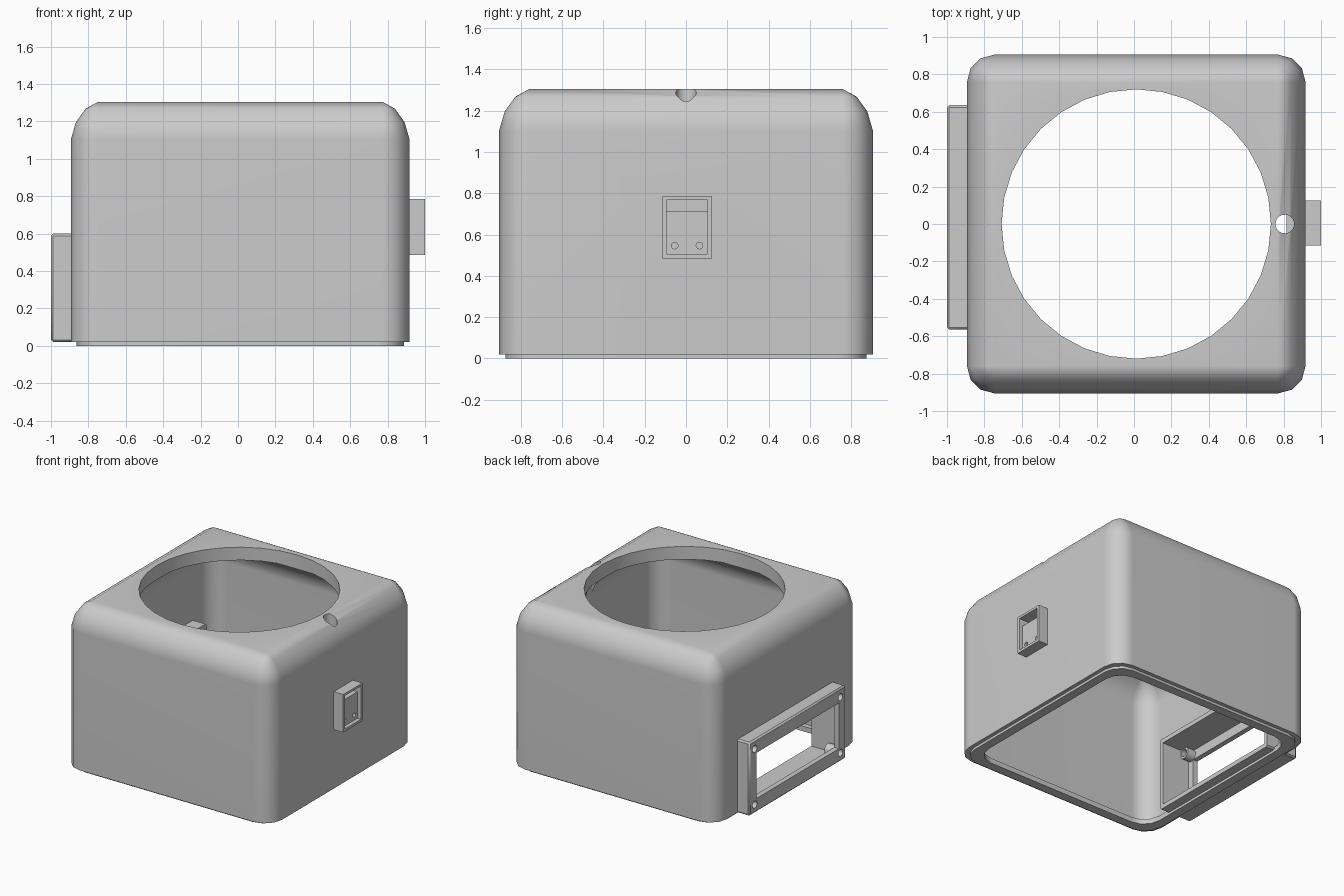
import bpy, bmesh, math
from mathutils import Matrix, Vector

if "Cube" in bpy.data.objects:
    bpy.data.objects.remove(bpy.data.objects["Cube"], do_unlink=True)

grey = bpy.data.materials.new("plain grey")
grey.use_nodes = True
GREY = (0.6, 0.6, 0.6, 1)
grey.diffuse_color = GREY
grey.node_tree.nodes["Principled BSDF"].inputs["Base Color"].default_value = GREY

CX = 0.012  # middle of the housing


def finish(name, bm):
    bmesh.ops.recalc_face_normals(bm, faces=bm.faces)
    mesh = bpy.data.meshes.new(name)
    bm.to_mesh(mesh)
    bm.free()
    mesh.materials.append(grey)
    ob = bpy.data.objects.new(name, mesh)
    bpy.context.collection.objects.link(ob)
    return ob


def box(name, x, y, z, chamfer=0):
    bm = bmesh.new()
    bmesh.ops.create_cube(bm, size=1)
    for v in bm.verts:
        v.co = Vector([(a + b) / 2 + c * (b - a) for (a, b), c in zip((x, y, z), v.co)])
    if chamfer:
        rim = [e for e in bm.edges if any(v.co.x < x[0] + 0.001 for v in e.verts)]
        bmesh.ops.bevel(bm, geom=rim, offset=chamfer, segments=1, affect='EDGES')
    return finish(name, bm)


def cylinder(name, center, radius, depth, axis='X', sides=24):
    bm = bmesh.new()
    turn = Matrix.Rotation(math.pi / 2, 4, 'Y') if axis == 'X' else Matrix()
    bmesh.ops.create_cone(bm, cap_ends=True, segments=sides, radius1=radius, radius2=radius,
                          depth=depth, matrix=Matrix.Translation(center) @ turn)
    return finish(name, bm)


def rounded_block(name, half, top, r, rz, foot):
    """Box with rounded upright corners and domed top edges; foot = (inset, z) levels."""
    steps, bulge = 3, 0.75
    levels = [(inset, r, z) for inset, z in foot]
    for i in range(steps + 1):
        t = i / steps
        a = math.pi / 2 * t
        # dome profile, slightly flattened towards a straight chamfer
        d = r * (bulge * (1 - math.cos(a)) + (1 - bulge) * t)
        rise = rz * (bulge * math.sin(a) + (1 - bulge) * t)
        levels.append((d, r - d, top - rz + rise))
    bm = bmesh.new()
    rings = []
    for inset, rad, z in levels:
        ring = []
        c = half - inset - rad
        for q in range(4):
            mid = math.pi / 4 + q * math.pi / 2
            sx, sy = math.copysign(1, math.cos(mid)), math.copysign(1, math.sin(mid))
            for k in range(steps + 1):
                a = math.pi / 2 * (q + k / steps)
                ring.append(bm.verts.new((CX + sx * c + rad * math.cos(a),
                                          sy * c + rad * math.sin(a), z)))
        rings.append(ring)
    n = len(rings[0])
    for low, high in zip(rings, rings[1:]):
        for i in range(n):
            j = (i + 1) % n
            bm.faces.new((low[i], low[j], high[j], high[i]))
    bm.faces.new(rings[0])
    bm.faces.new(rings[-1])
    bmesh.ops.remove_doubles(bm, verts=bm.verts, dist=0.0005)
    return finish(name, bm)


def combine(target, tools, operation='DIFFERENCE'):
    for tool in tools:
        mod = target.modifiers.new("cut", 'BOOLEAN')
        mod.operation, mod.solver, mod.object = operation, 'EXACT', tool
        bpy.context.view_layer.objects.active = target
        bpy.ops.object.modifier_apply(modifier=mod.name)
        bpy.data.objects.remove(tool, do_unlink=True)


def smooth(ob):
    bpy.ops.object.select_all(action='DESELECT')
    ob.select_set(True)
    bpy.context.view_layer.objects.active = ob
    bpy.ops.object.shade_smooth_by_angle(angle=math.radians(40))
    mod = ob.modifiers.new("even shading", 'WEIGHTED_NORMAL')
    mod.keep_sharp = True


# Display bezel dimensions
PY, PZ = (-0.565, 0.635), (0.02, 0.6)
MY, MZ = sum(PY) / 2, sum(PZ) / 2
INNER = -0.72


def inset(span, d):
    return (span[0] + d, span[1] - d)


# Hollow housing; a stepped lip narrows the open base
housing = rounded_block("housing", 0.905, 1.305, 0.145, 0.2,
                        [(0.03, 0), (0.03, 0.02), (0, 0.02)])
combine(housing, [
    rounded_block("cavity", 0.843, 1.203, 0.143, 0.19,
                  [(0.04, -0.1), (0.04, 0.04), (0, 0.04)]),
    cylinder("top_opening", (CX, 0, 1.3), 0.72, 0.6, 'Z', 32),
    cylinder("cable_hole", (0.806, 0, 1.2), 0.05, 0.4, 'Z'),
    box("bezel_cut", (-1.1, INNER + 0.01), inset(PY, 0.01), inset(PZ, 0.01)),
])

# Display bezel with a pocket behind its window and four screw posts
bezel = box("display_bezel", (-1.0, INNER), PY, PZ, 0.012)
combine(bezel, [box("pocket", (-0.96, INNER + 0.1), inset(PY, 0.03), inset(PZ, 0.035))])
corners = [(MY + sy * 0.535, MZ + sz * 0.22) for sy in (-1, 1) for sz in (-1, 1)]
combine(bezel, [cylinder("post", (-0.93, y, z), 0.046, 0.08) for y, z in corners], 'UNION')
combine(bezel, [box("window", (-1.1, -0.955), inset(PY, 0.085), inset(PZ, 0.11))])
combine(bezel, [cylinder("screw_hole", (-0.95, y, z), 0.028, 0.2) for y, z in corners])

# Small socket on the opposite wall, with a slot and two pin holes
SY = (-0.115, 0.125)
socket = box("side_socket", (0.88, 1.0), SY, (0.485, 0.785))
combine(socket, [box("recess", (0.97, 1.1), inset(SY, 0.02), (0.505, 0.767))])


def socket_cutters():
    slot = box("slot", (0.8, 0.98), inset(SY, 0.02), (0.715, 0.767))
    pins = [cylinder("pin_hole", (0.9, y, 0.547), 0.016, 0.2, sides=16) for y in (-0.055, 0.065)]
    return [slot] + pins


for part in (socket, housing):
    combine(part, socket_cutters())

for part in (housing, bezel, socket):
    smooth(part)
